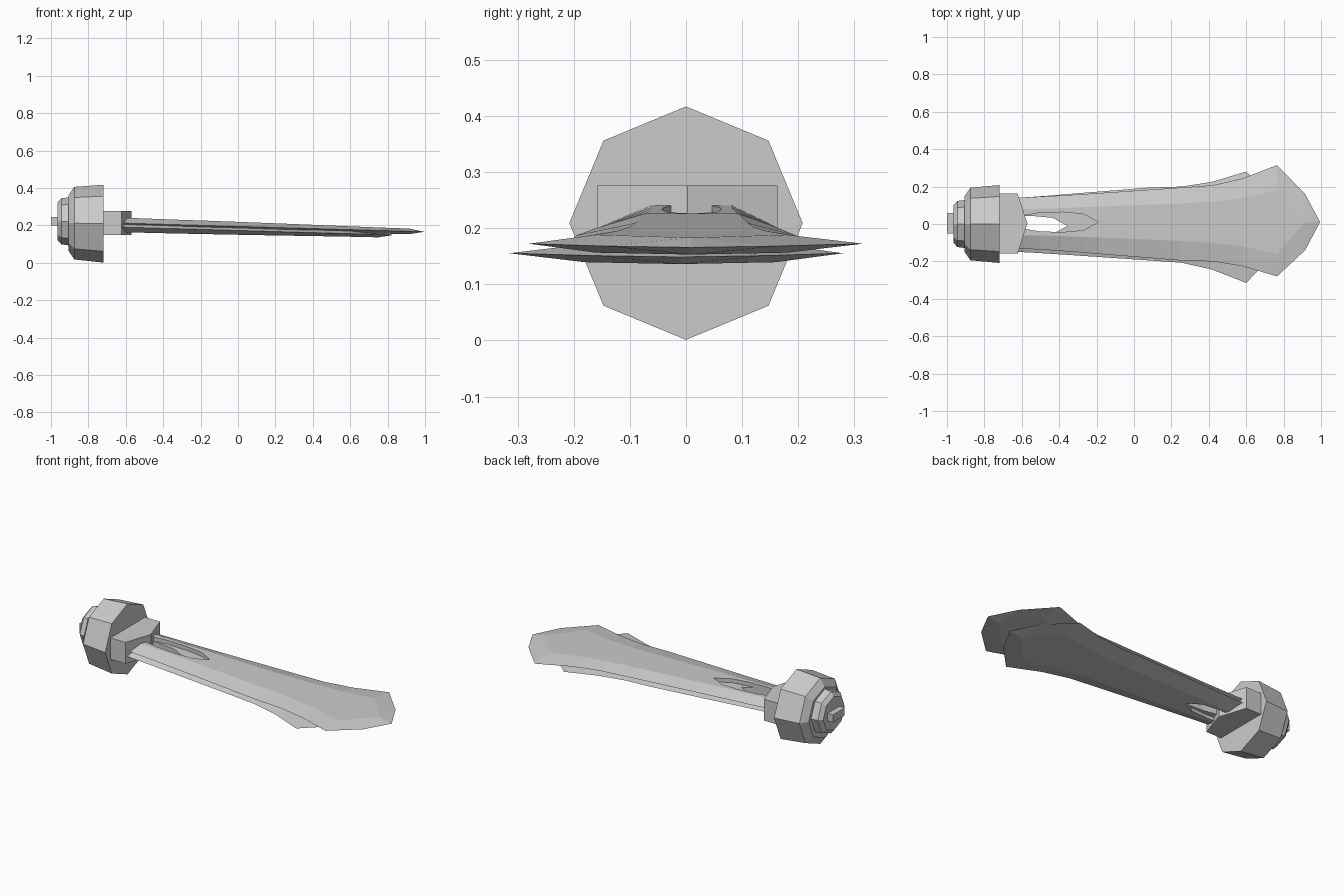
import bpy, bmesh, math

cube = bpy.data.objects.get("Cube")
if cube:
    bpy.data.objects.remove(cube, do_unlink=True)

grey = bpy.data.materials.new("plain_grey")
grey.use_nodes = True
colour = (0.6, 0.6, 0.6, 1)
grey.diffuse_color = colour
grey.node_tree.nodes["Principled BSDF"].inputs["Base Color"].default_value = colour


def finish(name, bm):
    bmesh.ops.remove_doubles(bm, verts=bm.verts, dist=0.0005)
    bmesh.ops.recalc_face_normals(bm, faces=bm.faces)
    mesh = bpy.data.meshes.new(name)
    bm.to_mesh(mesh)
    bm.free()
    mesh.materials.append(grey)
    obj = bpy.data.objects.new(name, mesh)
    bpy.context.collection.objects.link(obj)
    return obj


def add_face(bm, points):
    # Skip repeated corners so strips can taper to a point
    unique = []
    for p in points:
        if p not in unique:
            unique.append(p)
    if len(unique) > 2:
        bm.faces.new([bm.verts.new(p) for p in unique])


def lathe(name, rings, sides=8):
    # Rings are (x, centre z, radius), lying across the x axis
    bm = bmesh.new()
    loops = [[(x, r * math.sin(i * math.tau / sides), z + r * math.cos(i * math.tau / sides))
              for i in range(sides)] for x, z, r in rings]
    for a, b in zip(loops, loops[1:]):
        for i in range(sides):
            j = (i + 1) % sides
            add_face(bm, [a[i], a[j], b[j], b[i]])
    add_face(bm, loops[0])
    add_face(bm, loops[-1])
    return finish(name, bm)


def prism(name, outline, bottom, top):
    bm = bmesh.new()
    low = [(x, y, bottom) for x, y in outline]
    high = [(x, y, top) for x, y in outline]
    add_face(bm, low)
    add_face(bm, high)
    for i in range(len(outline)):
        j = (i + 1) % len(outline)
        add_face(bm, [low[i], low[j], high[j], high[i]])
    return finish(name, bm)


# Blade stations: x, left edge, right edge, flat half width, slot half width, half thickness
STATIONS = [
    (-0.62, 0.140, -0.130, 0.070, 0.030, 0.029),
    (-0.50, 0.147, -0.137, 0.072, 0.050, 0.028),
    (-0.38, 0.153, -0.145, 0.075, 0.053, 0.027),
    (-0.27, 0.160, -0.153, 0.080, 0.043, 0.026),
    (-0.19, 0.165, -0.160, 0.083, 0, 0.026),
    (0.25, 0.195, -0.195, 0.100, 0, 0.022),
    (0.42, 0.207, -0.200, 0.110, 0, 0.020),
    (0.58, 0.243, -0.225, 0.130, 0, 0.018),
    (0.765, 0.315, -0.280, 0.170, 0, 0.016),
    (0.915, 0.160, -0.140, 0, 0, 0.015),
    (0.995, 0.010, 0.010, 0, 0, 0),
]


def blade(name, shift_x, shift_z, flip):
    bm = bmesh.new()

    def section(s, side, up):
        x, left, right, flat, slot, thick = s
        z = 0.212 - 0.029 * (x + 0.6) + shift_z
        edge = left if side > 0 else right
        rows = [(edge, z), (0.01 + side * flat, z + up * thick), (0.01 + side * slot, z + up * thick)]
        return [(x + shift_x, flip * y, h) for y, h in rows]

    for side in (1, -1):
        for a, b in zip(STATIONS, STATIONS[1:]):
            # Sloped edge and flat middle, above and below
            for up in (1, -1):
                p, q = section(a, side, up), section(b, side, up)
                for k in (0, 1):
                    add_face(bm, [p[k], p[k + 1], q[k + 1], q[k]])
            # Slot wall
            if a[4] > 0:
                add_face(bm, [section(a, side, 1)[2], section(b, side, 1)[2],
                              section(b, side, -1)[2], section(a, side, -1)[2]])
        # Root cap
        t, u = section(STATIONS[0], side, 1), section(STATIONS[0], side, -1)
        add_face(bm, [t[0], t[1], t[2], u[2], u[1]])
    return finish(name, bm)


blade("upper_blade", 0, 0, 1)
blade("lower_blade", -0.165, -0.017, -1)

# Eight-sided hub, end cap and key bar
lathe("hub", [(-0.72, 0.209, 0.208), (-0.875, 0.212, 0.194), (-0.905, 0.213, 0.150)])
lathe("end_cap", [(-0.89, 0.221, 0.130), (-0.945, 0.222, 0.123), (-0.965, 0.222, 0.100)])
prism("key_bar", [(-1.0, -0.05), (-0.95, -0.05), (-0.95, 0.06), (-1.0, 0.06)], 0.20, 0.245)

# Pointed collar holding the blade roots
prism("collar", [(-0.73, -0.158), (-0.622, -0.158), (-0.57, 0.003), (-0.622, 0.163), (-0.73, 0.163)],
      0.15, 0.276)
